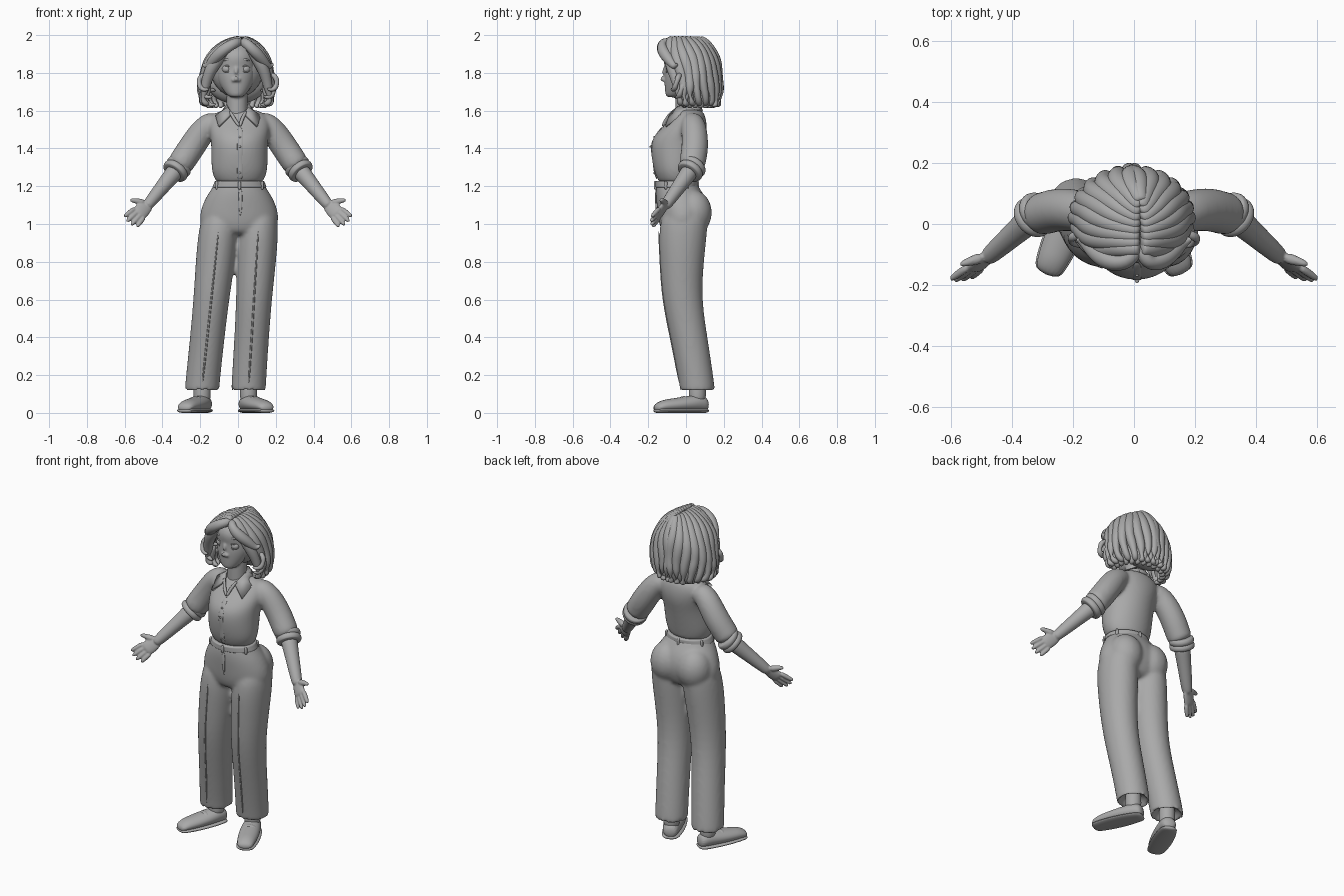
import bpy, bmesh, random
from math import sin, cos, pi, radians
from mathutils import Vector as V

random.seed(4)
cube = bpy.data.objects.get("Cube")
if cube:
    bpy.data.objects.remove(cube)
grey = bpy.data.materials.new("clay grey")
grey.use_nodes = True
grey.diffuse_color = (.4, .4, .4, 1)
grey.node_tree.nodes["Principled BSDF"].inputs["Base Color"].default_value = grey.diffuse_color
SIDES = ((-1, "right"), (1, "left"))
UP, BACK = V((0, 0, 1)), V((0, 1, 0))

def mix(a, b, t):
    return a + (b - a) * t

def mirrored(s, x, y, z):
    return V((s * x, y, z))

def finish(name, bm, level=2):
    bmesh.ops.recalc_face_normals(bm, faces=bm.faces)
    for face in bm.faces:
        face.smooth = True
    mesh = bpy.data.meshes.new(name)
    bm.to_mesh(mesh)
    bm.free()
    mesh.materials.append(grey)
    ob = bpy.data.objects.new(name, mesh)
    bpy.context.collection.objects.link(ob)
    if level:
        mod = ob.modifiers.new("smooth", "SUBSURF")
        mod.levels = mod.render_levels = level
    return ob

def loft(name, rings, sides=16):
    """Skin a list of (centre, u axis, v axis) rings, closed at both ends."""
    bm = bmesh.new()
    grow = 6 / (4 + 2 * cos(2 * pi / sides))   # offsets subdivision shrinkage
    turn = [2 * pi * j / sides for j in range(sides)]
    loops = [[bm.verts.new(c + (u * cos(a) + v * sin(a)) * grow) for a in turn] for c, u, v in rings]
    for low, high in zip(loops, loops[1:]):
        for j in range(sides):
            bm.faces.new((low[j], low[j - 1], high[j - 1], high[j]))
    bm.faces.new(loops[0])
    bm.faces.new(loops[-1])
    return finish(name, bm)

def stack(name, x, rows, **options):
    """Level sections: height, centre y, half width, half depth."""
    return loft(name, [(V((x, y, z)), V((rx, 0, 0)), V((0, ry, 0))) for z, y, rx, ry in rows], **options)

def tube(name, points, radius, start=1, end=1, sides=8, flat=1, across=UP):
    """Tube whose thickness runs from start through full to end."""
    points = [V(p) for p in points]
    last = len(points) - 1
    rings = []
    for i, p in enumerate(points):
        t = 2 * i / last
        r = radius * (mix(start, 1, t) if t < 1 else mix(1, end, t - 1))
        along = (points[min(i + 1, last)] - points[max(i - 1, 0)]).normalized()
        u = along.cross(across)
        if u.length < .05:
            u = along.cross(BACK)
        u.normalize()
        rings.append((p, u * r, along.cross(u) * r * flat))
    return loft(name, rings, sides)

def ball(name, centre, size):
    bm = bmesh.new()
    bmesh.ops.create_uvsphere(bm, u_segments=24, v_segments=14, radius=1)
    bmesh.ops.scale(bm, vec=size, verts=bm.verts)
    bmesh.ops.translate(bm, vec=centre, verts=bm.verts)
    return finish(name, bm, level=0)

def fuse(name, parts, voxel, rounds):
    """Melt overlapping parts into one continuous soft surface."""
    bm = bmesh.new()
    scene = bpy.context.evaluated_depsgraph_get()
    for part in parts:
        solid = part.evaluated_get(scene)
        bm.from_mesh(solid.to_mesh())
        solid.to_mesh_clear()
    for part in parts:
        bpy.data.objects.remove(part)
    ob = finish(name, bm, level=0)
    melt = ob.modifiers.new("melt", "REMESH")
    melt.mode, melt.voxel_size, melt.use_smooth_shade = "VOXEL", voxel, True
    relax = ob.modifiers.new("relax", "SMOOTH")
    relax.factor, relax.iterations = .5, rounds

# Head and face
FACE = -.01
head = [stack("neck", -.005, [(z, 0, .055, .056) for z in (1.52, 1.6, 1.66, 1.74)]),
        stack("skull", FACE, [(1.67, -.07, .03, .03), (1.685, -.06, .052, .05), (1.74, -.025, .09, .088),
                              (1.79, -.01, .105, .106), (1.83, 0, .106, .11), (1.88, 0, .107, .124),
                              (1.93, .01, .095, .11), (1.965, .02, .05, .06)]),
        tube("nose", [(FACE, -.1, 1.845), (FACE, -.12, 1.8), (FACE, -.134, 1.772), (FACE, -.112, 1.755)],
             .015, start=.6, end=.7)]
for s, hand in SIDES:
    eye = V((FACE + s * .048, -.085, 1.82))
    ball(hand + "_eye", eye, (.026, .022, .022))
    head.append(ball(hand + "_nostril", (FACE + s * .014, -.113, 1.762), (.01, .013, .01)))
    head.append(ball(hand + "_ear", (FACE + s * .105, 0, 1.8), (.014, .022, .034)))
    for part, rise, arch, r in (("upper_lid", .005, .019, .005), ("lower_lid", -.003, -.018, .004),
                                ("brow", .042, .013, .007)):
        corner = eye + UP * rise
        tube(hand + "_" + part, [corner + V((-s * .026, -.016, 0)), corner + V((0, -.023, arch)),
                                 corner + V((s * .026, .003, 0))], r, start=.7, end=.5)
fuse("head", head, .006, 3)
for part, z in (("upper_lip", 1.725), ("lower_lip", 1.714)):
    tube(part, [(FACE + .034 * k, -.106 + .022 * k * k, mix(z, 1.721, abs(k)))
                for k in (-1, -.4, .4, 1)], .009, start=.2, end=.2)

# Collar: a band and two pointed flaps, each listed from back to front
stack("collar_band", 0, [(1.59, .03, .075, .065), (1.62, .02, .064, .062), (1.63, .02, .058, .058)])
for s, hand in SIDES:
    bm = bmesh.new()
    outer = [(.035, .09, 1.6), (.09, .035, 1.595), (.12, -.03, 1.575), (.105, -.11, 1.52)]
    inner = [(.03, .06, 1.64), (.06, 0, 1.635), (.055, -.05, 1.62), (.035, -.085, 1.59)]
    rows = [[bm.verts.new(mirrored(s, *p)) for p in edge] for edge in (outer, inner)]
    for i in range(len(outer) - 1):
        bm.faces.new((rows[0][i], rows[0][i + 1], rows[1][i + 1], rows[1][i]))
    flap = finish(hand + "_collar", bm, level=0)
    flap.modifiers.new("thick", "SOLIDIFY").thickness = .014
    tube(hand + "_neck_opening", [(s * .045, -.07, 1.6), (s * .02, -.105, 1.555), (.01, -.125, 1.515)], .009)

# Trousers in one piece, with pressed creases, and loafers with the toes turned out
trousers = [stack("hips", .006, [(1.235, -.05, .125, .1), (1.2, -.048, .135, .11), (1.15, -.03, .172, .13),
                                 (1.08, -.016, .203, .136), (1.02, -.016, .21, .13), (.96, -.02, .19, .11),
                                 (.94, -.02, .12, .08)])]
for s, hand, hip, hem, toe in ((-1, "right", -.102, -.19, V((-.4, -.92, 0))),
                               (1, "left", .108, .056, V((.42, -.92, 0)))):
    sections, crease = [], []
    for z, y, rx, ry in ((1.1, 0, .088, .115), (.97, -.016, .107, .13), (.8, -.022, .104, .115),
                         (.6, -.022, .094, .103), (.38, .02, .091, .097), (.14, .06, .091, .092),
                         (.115, .06, .091, .092), (.116, .06, .08, .08), (.17, .06, .06, .06)):
        x = mix(hem, hip, max(z - .14, 0) / .83)
        sections.append((V((x, y, z)), V((rx, 0, 0)), V((0, ry, 0))))
        crease.append((x, y - ry + .001, z))
    trousers.append(loft(hand + "_leg", sections, sides=20))
    trousers.append(ball(hand + "_buttock", (s * .09 + .005, .037, 1.06), (.1, .1, .12)))
    tube(hand + "_crease", crease[1:6], .005, start=.6)
    tube(hand + "_ankle", [(hem, .06, z) for z in (.05, .1, .2)], .045)

    toe.normalize()
    side = toe.cross(UP)
    heel = V((hem, .06, 0)) - toe * .062
    upper, sole = [], []
    for i in range(8):
        t = i / 7
        spot = heel + toe * .31 * t
        width = .057 * sin(pi * mix(.13, .85, t)) ** .5
        height = mix(.1, .055, t) * (.7 if i in (0, 7) else 1)
        upper.append((spot + UP * (height / 2 + .006), side * width, UP * height / 2))
        sole.append((spot + UP * .012, side * (width + .005), UP * .013))
    loft(hand + "_shoe", upper)
    loft(hand + "_sole", sole)
    arch = heel + toe * .14
    tube(hand + "_shoe_strap", [arch + side * .054 * sin(a) + UP * (.035 + .052 * cos(a))
                                for a in (-1.5, -.8, 0, .8, 1.5)], .015, flat=.5)
fuse("trousers", trousers, .01, 8)
stack("waistband", .008, [(z, -.05, mix(.13, .145, (1.23 - z) / .04), .111)
                          for z in (1.19, 1.195, 1.225, 1.23)], sides=24)
for i in range(6):
    a = pi * (i + .5) / 3
    spot = V((.008 + .139 * cos(a), -.05 + .112 * sin(a), 1.205))
    tube("belt_loop_%d" % i, [spot - UP * .025, spot, spot + UP * .025], .008)
tube("fly", [(.012, -.158, 1.19), (.014, -.162, 1.12), (.012, -.153, 1.04)], .01, end=.5, flat=.4, across=BACK)

# Arms with rolled sleeves, open hands, and a blouse melted into its sleeves
blouse = [stack("bodice", .008, [(1.21, -.05, .12, .09), (1.24, -.05, .13, .1), (1.28, -.055, .15, .115),
                                 (1.41, -.05, .148, .14), (1.47, -.03, .155, .138), (1.53, .003, .165, .108),
                                 (1.58, .02, .145, .08), (1.61, .02, .08, .06)])]
for s, hand in SIDES:
    shoulder, elbow = mirrored(s, .19, .045, 1.49), mirrored(s, .32, .032, 1.295)
    wrist = mirrored(s, .47, -.1, 1.11)
    blouse.append(tube(hand + "_sleeve", [mirrored(s, .1, .03, 1.54), mirrored(s, .15, .035, 1.53), shoulder,
                       shoulder.lerp(elbow, .45) + BACK * .01, shoulder.lerp(elbow, .8), elbow],
                       .072, start=.8, end=.95, sides=14))
    axis = (wrist - elbow).normalized()
    for i, push in enumerate((-.012, .02)):
        tube("%s_cuff_%d" % (hand, i), [elbow + axis * (push + k) for k in (-.02, -.014, 0, .014, .02)],
             .073, start=.85, end=.85, sides=14)
    for i in range(3):
        spot = mirrored(s, .25, .045, 1.41).lerp(elbow, i / 3)
        blouse.append(tube("fold", [spot + V((0, -.055, .03)), spot + V((-s * .035, -.05, -.02)),
                                    spot + V((-s * .058, -.015, -.04))], .014, start=.4, end=.4))
    arm = [tube("forearm", [elbow, elbow.lerp(wrist, .25), elbow.lerp(wrist, .55), wrist, wrist + axis * .03],
                .038, start=1.3, end=.65, sides=12)]

    reach, spread = mirrored(s, .62, -.5, -.62).normalized(), mirrored(s, .7, 0, .7)
    arm.append(tube("palm", [wrist + reach * k for k in (-.01, .03, .07, .1)], .044,
                    start=.6, end=.9, sides=12, flat=.42, across=reach.cross(spread)))
    for offset, length in ((-.033, .075), (-.011, .092), (.012, .095), (.034, .085)):
        base = wrist + reach * .08 + spread * offset
        tip = base + reach * length + spread * offset * .3
        arm.append(tube("finger", [base, base.lerp(tip, .5), base.lerp(tip, .9), tip], .0125, start=1.1, end=.5))
    base = wrist + reach * .02 + spread * .02
    arm.append(tube("thumb", [base, base + reach * .018 + spread * .025, base + reach * .035 + spread * .05,
                              base + reach * .05 + spread * .065], .015, start=1.3, end=.5))
    fuse(hand + "_forearm_and_hand", arm, .005, 2)
fuse("blouse", blouse, .01, 6)
placket = [V((.01, y, z)) for y, z in ((-.125, 1.515), (-.168, 1.46), (-.188, 1.41),
                                       (-.172, 1.33), (-.168, 1.27), (-.152, 1.235))]
tube("placket", placket, .014, flat=.25, across=BACK)
for i, spot in enumerate(placket[1:-1]):
    ball("button_%d" % i, spot, (.006, .005, .006))

# Thick wavy locks over a core, falling from the parting with a curl beneath each
ball("hair_cap", (-.005, .03, 1.82), (.14, .12, .15))
ball("hair_back", (-.005, .085, 1.745), (.155, .085, .11))

def around(s, degrees, reach, z):
    a = radians(degrees)
    return V((-.008 + s * .163 * reach * sin(a), .02 - .137 * reach * cos(a), z))

LOCKS = 9
for s, hand in SIDES:
    for i in range(LOCKS):
        f = i / (LOCKS - 1)
        low = mix(68, 178, f)
        high = low * 1.25 - 50
        parting = V((.03, mix(-.1, .05, f), 0))
        drop = .335 + random.uniform(-.015, .015)
        path = []
        for step in range(11):
            t = step / 10
            swell = 1.17 * sin(pi / 2 * t) + .035 * t * sin(13 * t + i)
            path.append(around(s, mix(high, low, t) + 4 * t * sin(9 * t + i), swell, 1.975 - drop * t ** 1.8)
                        + parting * (1 - t) ** 2)
        path.append(around(s, low + 4, .95, 1.63))
        tube("%s_lock_%d" % (hand, i), path, .037, start=.6, end=.4)
        tube("%s_under_curl_%d" % (hand, i), [around(s, low + 5, .95, 1.75), around(s, low + 9, 1.06, 1.67),
             around(s, low + 12, .95, 1.625), around(s, low + 4, .8, 1.62)], .026, end=.3)

    # Fringe wave above the brow, and curls beside the cheeks
    tube(hand + "_fringe", [(.02, -.07, 1.965), (.012 + s * .03, -.13, 1.96), (s * .082, -.128, 1.92),
                            (s * .13, -.09, 1.87), (s * .165, -.055, 1.825), (s * .19, -.05, 1.85)],
         .035, start=.6, end=.2)
    for i in range(3):
        centre = mirrored(s, .175 - .018 * i, -.05 + .025 * i, 1.75 - .04 * i)
        tube("%s_cheek_curl_%d" % (hand, i), [centre + mirrored(s, .035 * cos(t), .012 * t, .045 * sin(t))
             for t in (2.2, 1.3, .4, -.5, -1.4, -2.3)], .02, start=.4, end=.3)
